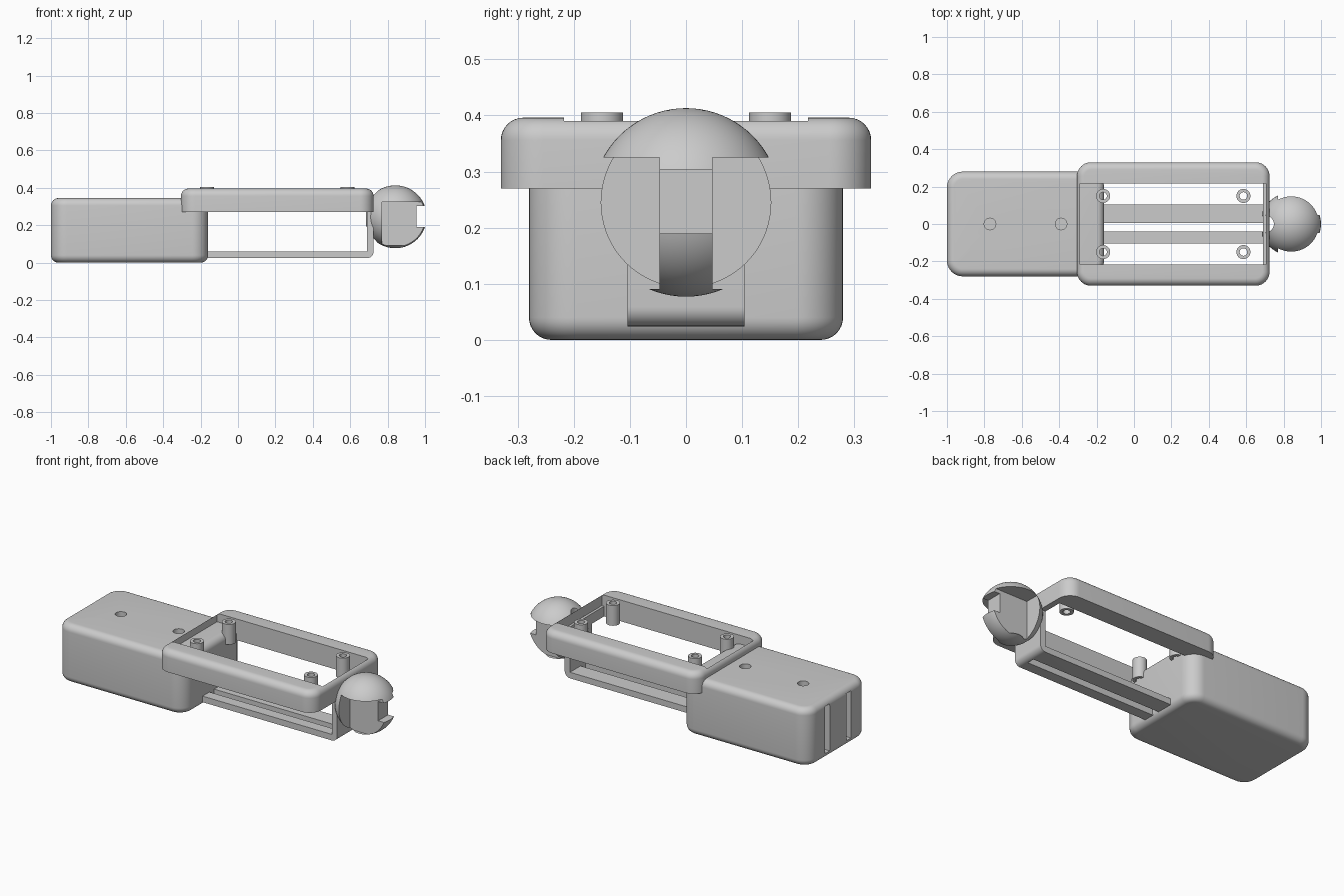
import bpy, bmesh, math
from mathutils import Matrix, Vector

cube = bpy.data.objects.get("Cube")
if cube:
    bpy.data.objects.remove(cube, do_unlink=True)

grey = bpy.data.materials.new("light_grey")
COLOR = (0.6, 0.6, 0.6, 1)
grey.diffuse_color = COLOR
grey.use_nodes = True
for node in grey.node_tree.nodes:
    if node.type == 'BSDF_PRINCIPLED':
        node.inputs["Base Color"].default_value = COLOR


def to_object(name, bm):
    bmesh.ops.recalc_face_normals(bm, faces=bm.faces)
    mesh = bpy.data.meshes.new(name)
    bm.to_mesh(mesh)
    bm.free()
    mesh.materials.append(grey)
    ob = bpy.data.objects.new(name, mesh)
    bpy.context.collection.objects.link(ob)
    return ob


def box(name, x, y, z, corner=0, top=0, bottom=0):
    """Box from (min, max) ranges with optional rounded uprights and rims."""
    bm = bmesh.new()
    bmesh.ops.create_cube(bm, size=1)
    for v in bm.verts:
        v.co = Vector([r[0] if c < 0 else r[1] for c, r in zip(v.co, (x, y, z))])
    if corner:
        uprights = [e for e in bm.edges
                    if abs(e.verts[0].co.z - e.verts[1].co.z) > 0.01]
        bmesh.ops.bevel(bm, geom=uprights, offset=corner, segments=10,
                        profile=0.5, affect='EDGES')
    for radius, level in ((top, z[1]), (bottom, z[0])):
        if radius:
            rim = [e for e in bm.edges
                   if all(abs(v.co.z - level) < 1e-5 for v in e.verts)]
            bmesh.ops.bevel(bm, geom=rim, offset=radius, segments=8,
                            profile=0.5, affect='EDGES')
    return to_object(name, bm)


def cylinder(name, x, y, z, radius):
    bm = bmesh.new()
    place = Matrix.Translation((x, y, (z[0] + z[1]) / 2))
    bmesh.ops.create_cone(bm, cap_ends=True, segments=40, radius1=radius,
                          radius2=radius, depth=z[1] - z[0], matrix=place)
    return to_object(name, bm)


def cut(ob, cutters):
    """Subtract the cutters, bake the result and drop the cutters."""
    for c in cutters:
        c.hide_render = True
        mod = ob.modifiers.new("cut", 'BOOLEAN')
        mod.operation, mod.solver, mod.object = 'DIFFERENCE', 'EXACT', c
    bpy.context.view_layer.update()
    graph = bpy.context.evaluated_depsgraph_get()
    mesh = bpy.data.meshes.new_from_object(ob.evaluated_get(graph))
    ob.modifiers.clear()
    ob.data = mesh
    for c in cutters:
        bpy.data.objects.remove(c, do_unlink=True)
    return ob


parts = []

# Main housing with two top holes and two end slots
housing = box("housing", (-1, -0.16), (-0.28, 0.28), (0, 0.345), 0.085, 0.04, 0.04)
cutters = [cylinder("hole", x, 0, (0.25, 0.4), 0.031) for x in (-0.77, -0.39)]
cutters += [box("slot", (-1.1, -0.96), (y - 0.022, y + 0.022), (0.035, 0.315))
            for y in (-0.1, 0.1)]
parts.append(cut(housing, cutters))

# Open upper frame and its end ledge
frame = box("frame", (-0.305, 0.725), (-0.33, 0.33), (0.27, 0.396), 0.075, 0.04)
parts.append(cut(frame, [box("opening", (-0.29, 0.705), (-0.217, 0.217), (0.2, 0.5))]))
parts.append(box("frame_ledge", (0.69, 0.71), (-0.22, 0.22), (0.27, 0.33)))

# Hollow screw posts
for x in (-0.165, 0.585):
    for y in (-0.15, 0.15):
        post = cylinder("screw_post", x, y, (0.285, 0.405), 0.0375)
        parts.append(cut(post, [cylinder("bore", x, y, (0.2, 0.5), 0.02)]))

# L-shaped lower bracket with rounded heel, split into two rails
LOW, END, HEEL = 0.024, 0.725, 0.035
profile = [(-0.17, 0.06), (-0.17, LOW)]
for i in range(9):
    a = -math.pi / 2 + i * math.pi / 16
    profile.append((END - HEEL + HEEL * math.cos(a), LOW + HEEL + HEEL * math.sin(a)))
profile += [(END, 0.3), (0.69, 0.3), (0.69, 0.06)]
bm = bmesh.new()
side = bm.faces.new([bm.verts.new((x, -0.104, z)) for x, z in profile])
swept = bmesh.ops.extrude_face_region(bm, geom=[side])["geom"]
bmesh.ops.translate(bm, vec=(0, 0.208, 0),
                    verts=[g for g in swept if isinstance(g, bmesh.types.BMVert)])
bracket = to_object("rail_bracket", bm)
parts.append(cut(bracket, [box("gap", (-0.3, 0.69), (-0.04, 0.005), (-0.1, 0.1))]))

# Ball end: side pockets leave a central fin, which is notched at the tip
bm = bmesh.new()
bmesh.ops.create_uvsphere(bm, u_segments=64, v_segments=40, radius=0.168,
                          matrix=Matrix.Translation((0.841, 0, 0.245)))
ball = to_object("ball_end", bm)
parts.append(cut(ball, [
    box("pocket_left", (0.77, 1.1), (0.047, 0.3), (0.091, 0.325)),
    box("pocket_right", (0.77, 1.1), (-0.3, -0.047), (0.091, 0.325)),
    box("notch", (0.955, 1.1), (-0.1, 0.1), (0.19, 0.304)),
    box("back_trim", (0.5, 0.685), (-0.3, 0.3), (0, 0.5)),
    cylinder("cord_hole", 0.703, 0, (0, 0.5), 0.045),
]))

# Smooth shading with crisp edges
bpy.ops.object.select_all(action='DESELECT')
for ob in parts:
    ob.select_set(True)
bpy.context.view_layer.objects.active = parts[0]
bpy.ops.object.shade_smooth_by_angle(angle=math.radians(30))
